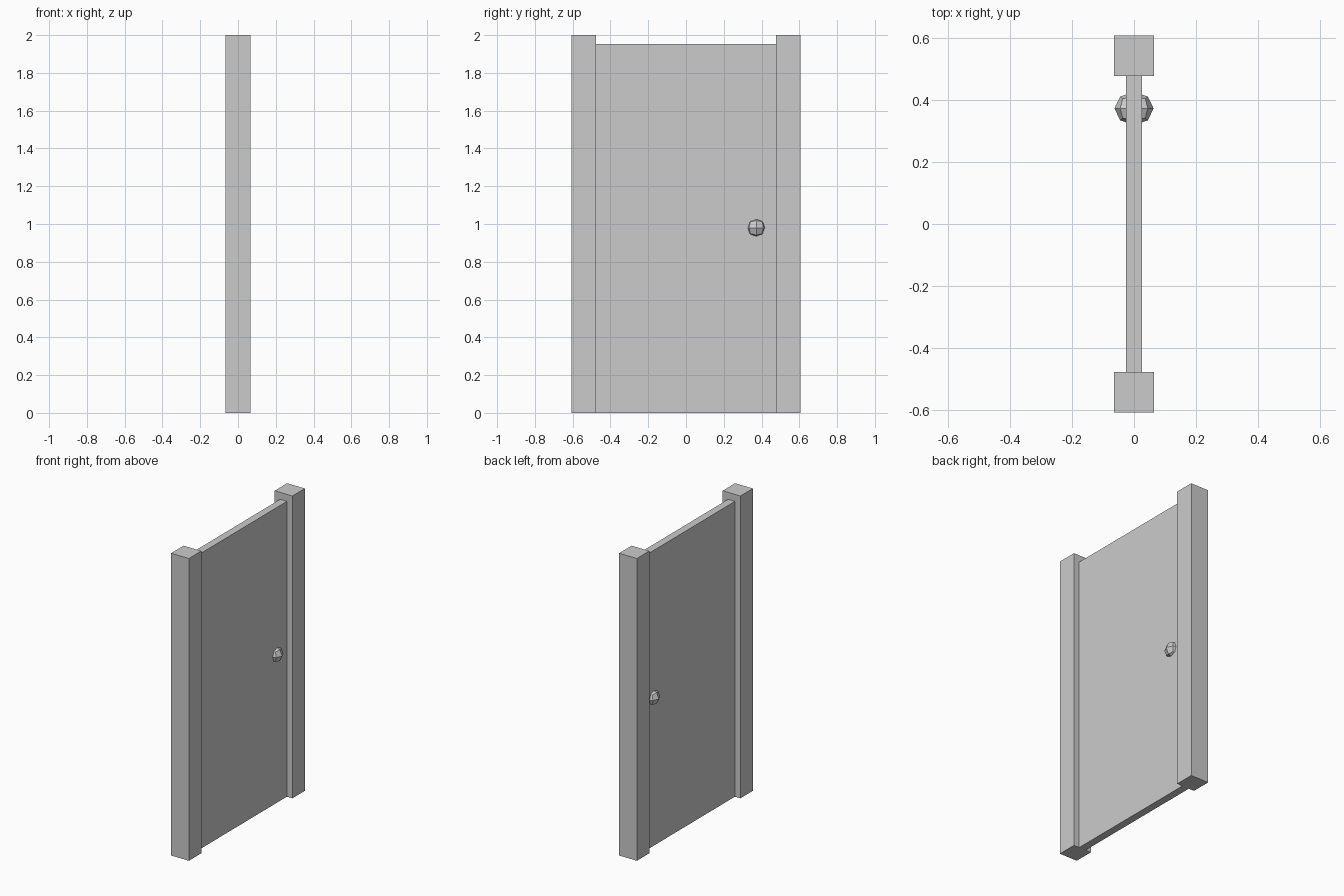
import bpy
import bmesh
from mathutils import Vector

cube = bpy.data.objects.get("Cube")
if cube:
    bpy.data.objects.remove(cube, do_unlink=True)

# One plain grey for everything
grey = bpy.data.materials.new("light_grey")
grey.use_nodes = True
colour = (0.6, 0.6, 0.6, 1)
grey.diffuse_color = colour
grey.node_tree.nodes["Principled BSDF"].inputs["Base Color"].default_value = colour


def add_block(name, centre, size, rounded=False):
    """Box of the given size; rounded makes a faceted 24-sided ball."""
    bm = bmesh.new()
    bmesh.ops.create_cube(bm, size=2)
    if rounded:
        bmesh.ops.subdivide_edges(bm, edges=bm.edges[:], cuts=1, use_grid_fill=True)
        for v in bm.verts:
            v.co.normalize()
    for v in bm.verts:
        v.co = Vector(centre) + Vector(c * s / 2 for c, s in zip(v.co, size))
    mesh = bpy.data.meshes.new(name)
    bm.to_mesh(mesh)
    bm.free()
    mesh.materials.append(grey)
    obj = bpy.data.objects.new(name, mesh)
    bpy.context.collection.objects.link(obj)
    return obj


# Door leaf between two taller square posts
add_block("door_panel", (0, 0, 0.977), (0.05, 0.96, 1.954))
for name, side in (("front_post", -1), ("back_post", 1)):
    add_block(name, (0, side * 0.541, 1), (0.13, 0.13, 2))

# Faceted knob passing through the panel, showing on both faces
add_block("door_knob", (0, 0.372, 0.98), (0.126, 0.108, 0.108), rounded=True)
